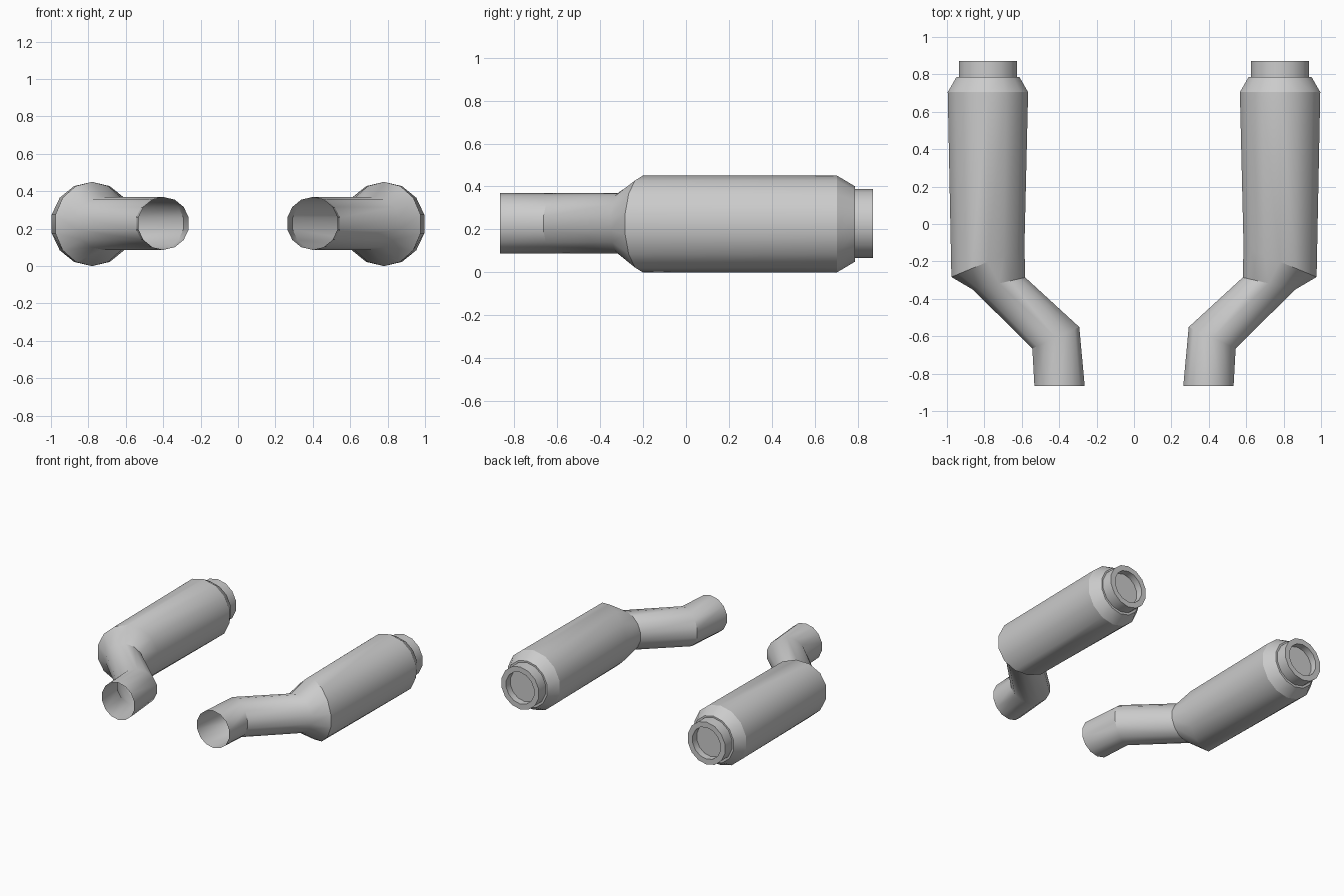
import bpy, bmesh, math
from mathutils import Vector

if "Cube" in bpy.data.objects:
    bpy.data.objects.remove(bpy.data.objects["Cube"])

SIDES = 14
K = math.sin(math.radians(90 - 180 / SIDES / 1))  # widest point of a ring with a corner on top

metal = bpy.data.materials.new("grey metal")
metal.diffuse_color = (0.6, 0.6, 0.6, 1)
metal.use_nodes = True
metal.node_tree.nodes["Principled BSDF"].inputs["Base Color"].default_value = metal.diffuse_color


def loft(name, rings, cap_start=False, cap_end=False):
    """Skin rings given as (centre x, y, z), half width (dx, dy), half height; mirror across x."""
    bm = bmesh.new()
    loops = []
    for (cx, cy, cz), (hx, hy), r in rings:
        loop = []
        for i in range(SIDES):
            a = 2 * math.pi * i / SIDES
            s = math.sin(a) / math.cos(math.pi / SIDES / 2)
            loop.append(bm.verts.new((cx + hx * s, cy + hy * s, cz + r * math.cos(a))))
        loops.append(loop)
    for p, q in zip(loops, loops[1:]):
        for i in range(SIDES):
            j = (i + 1) % SIDES
            bm.faces.new((p[i], p[j], q[j], q[i]))
    if cap_start:
        bm.faces.new(loops[0])
    if cap_end:
        bm.faces.new(loops[-1])
    bmesh.ops.recalc_face_normals(bm, faces=bm.faces)
    # open tube: make sure the side walls face outwards
    bm.faces.ensure_lookup_table()
    f = bm.faces[0]
    centre = Vector(rings[0][0])
    if not cap_start and f.normal.dot(f.calc_center_median() - centre) < 0:
        bmesh.ops.reverse_faces(bm, faces=bm.faces)
    me = bpy.data.meshes.new(name)
    bm.to_mesh(me)
    bm.free()
    me.materials.append(metal)
    ob = bpy.data.objects.new(name, me)
    bpy.context.collection.objects.link(ob)
    bpy.context.view_layer.objects.active = ob
    ob.select_set(True)
    bpy.ops.object.shade_smooth_by_angle(angle=math.radians(29))
    ob.select_set(False)
    m = ob.modifiers.new("mirror", 'MIRROR')
    m.use_axis = (True, False, False)
    m.use_mirror_merge = False
    return ob


X, Z = -0.781, 0.225

# bent inlet pipe flowing into the silencer body, open at the front
loft("silencer_body", [
    ((-0.398, -0.866, 0.228), (0.137, 0.0), 0.141),
    ((-0.418, -0.608, 0.228), (0.128, 0.058), 0.141),
    ((-0.722, -0.318, 0.228), (0.143, 0.033), 0.141),
    ((X, -0.202, Z), (0.199, 0.083), 0.225),
    ((X, 0.705, Z), (0.219, 0.0), 0.225),
    ((X, 0.787, Z), (0.171, 0.0), 0.176),
], cap_end=True)

# outlet collar with a recessed, closed mouth
loft("outlet_collar", [
    ((X, 0.78, Z + 0.002), (0.158, 0.0), 0.161),
    ((X, 0.871, Z + 0.002), (0.158, 0.0), 0.161),
    ((X, 0.871, Z + 0.002), (0.118, 0.0), 0.120),
    ((X, 0.82, Z + 0.002), (0.118, 0.0), 0.120),
], cap_end=True)
